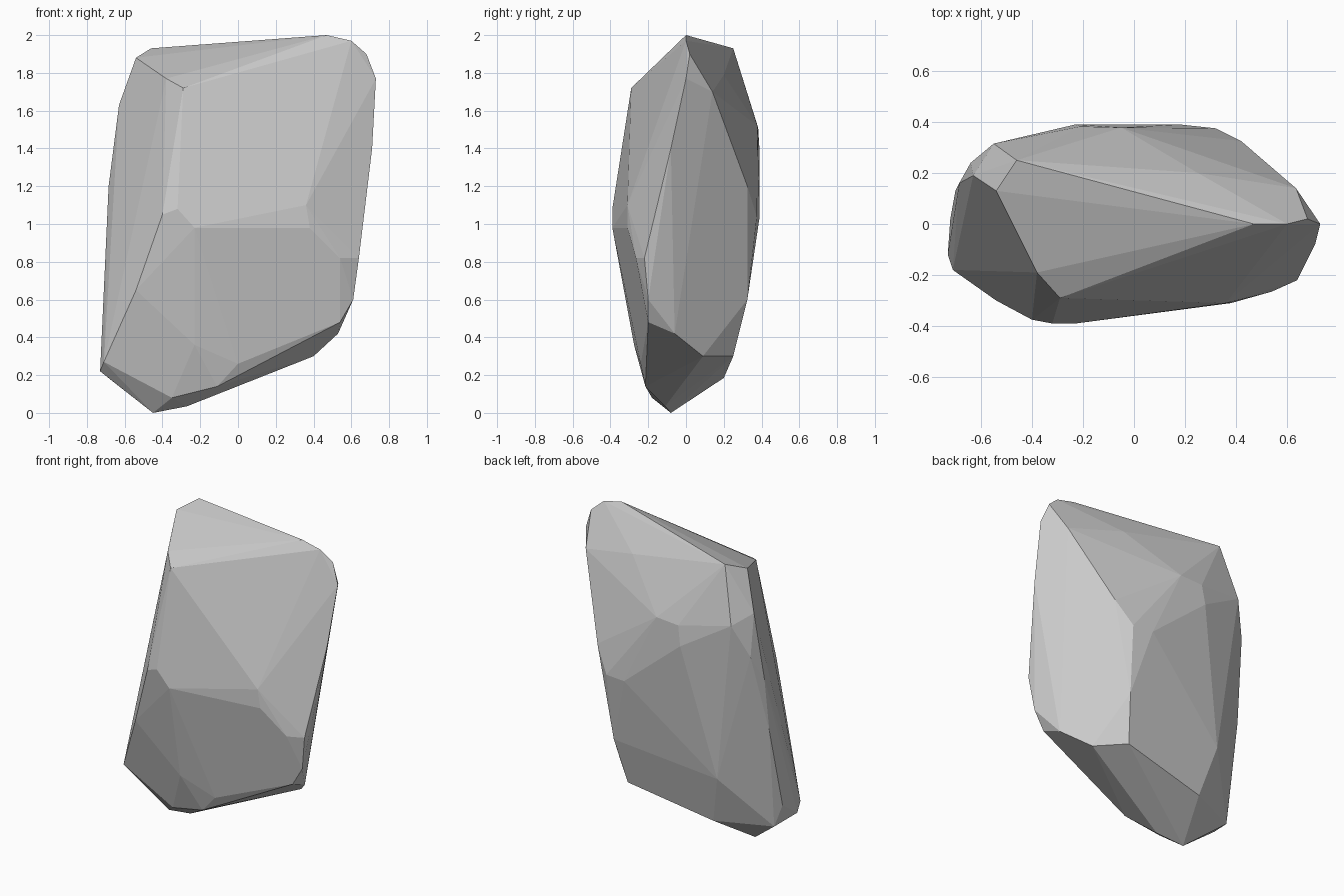
import bpy
import bmesh

# Corner points of the stone, grouped by side
front = [(-.23, -.39, .98), (.38, -.31, .98), (-.32, -.39, 1.08), (-.40, -.375, 1.05),
         (.36, -.31, 1.1), (.54, -.265, .82), (.64, -.22, .82), (-.54, -.3, .65),
         (-.23, -.275, .36), (-.12, -.24, .25), (0, -.24, .26), (-.29, -.29, 1.72)]
right = [(.56, -.04, 1.83), (.73, 0, 1.77), (.71, -.08, 1.4),
         (.61, -.2, .6), (.54, -.2, .48), (.53, -.06, .42), (.635, .14, 1.7),
         (.42, .325, 1.2), (.30, .325, .6)]
back = [(.32, .375, 1.04), (.18, .39, 1.04), (-.23, .39, 1.38),
        (-.42, .275, .51), (-.55, .315, 1.57), (.25, .25, .3), (-.05, .378, 1.52),
        (-.21, .382, 1.51)]
left = [(-.64, .24, 1.36), (-.70, .13, .85), (-.73, -.12, .22), (-.72, .02, .32),
        (-.71, -.18, .27), (-.63, .19, 1.63), (-.685, .16, 1.2)]
top = [(-.54, .13, 1.88), (-.46, .25, 1.93), (.47, 0, 2.0), (.60, 0, 1.97),
       (.68, .02, 1.9), (.25, .2, 1.79), (-.38, -.19, 1.77)]
bottom = [(-.45, -.08, 0), (-.35, -.18, .08), (-.11, -.215, .14), (-.34, .2, .185),
          (.40, .09, .3), (-.68, .05, .18), (-.27, -.11, .035)]

# Wrap the corners in a faceted convex skin
bm = bmesh.new()
for p in front + right + back + left + top + bottom:
    bm.verts.new(p)
hull = bmesh.ops.convex_hull(bm, input=bm.verts)
junk = {v for v in hull["geom_interior"] + hull["geom_unused"]
        if isinstance(v, bmesh.types.BMVert)}
bmesh.ops.delete(bm, geom=list(junk), context='VERTS')
# Merge nearly coplanar triangles into broad facets
bmesh.ops.dissolve_limit(bm, angle_limit=.06, verts=bm.verts, edges=bm.edges)
bmesh.ops.recalc_face_normals(bm, faces=bm.faces)

mesh = bpy.data.meshes.new("stone")
bm.to_mesh(mesh)
bm.free()
stone = bpy.data.objects.new("stone", mesh)
bpy.context.collection.objects.link(stone)
